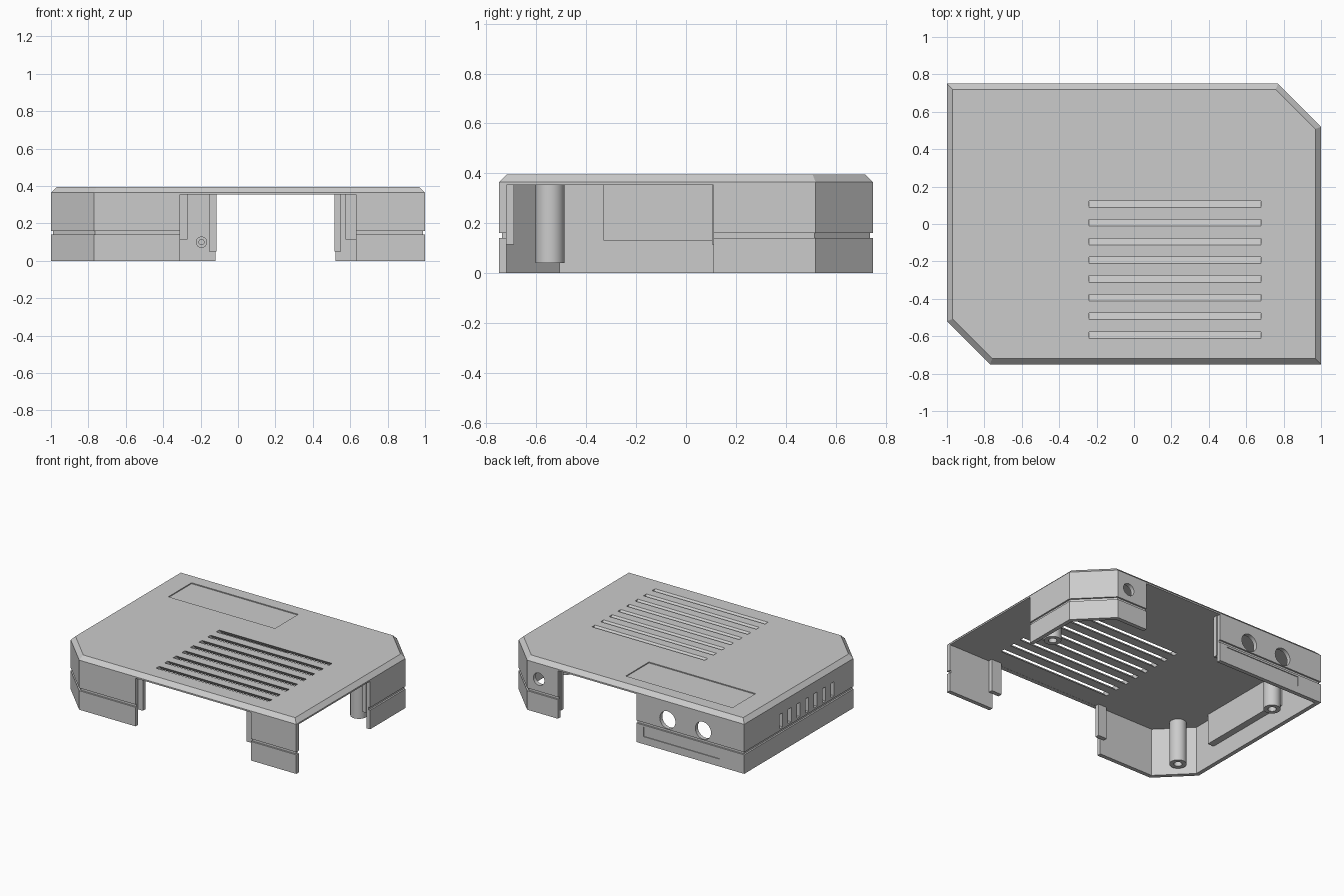
import bpy
import bmesh
import math
from mathutils import Matrix, Vector

if "Cube" in bpy.data.objects:
    bpy.data.objects.remove(bpy.data.objects["Cube"])

gray = bpy.data.materials.new("matte gray")
gray.use_nodes = True
color = (0.6, 0.6, 0.6, 1)
gray.diffuse_color = color
gray.node_tree.nodes["Principled BSDF"].inputs["Base Color"].default_value = color


def make_object(name, bm):
    bmesh.ops.recalc_face_normals(bm, faces=bm.faces)
    mesh = bpy.data.meshes.new(name)
    bm.to_mesh(mesh)
    bm.free()
    mesh.materials.append(gray)
    obj = bpy.data.objects.new(name, mesh)
    bpy.context.collection.objects.link(obj)
    return obj


def stack(name, rings):
    """Solid made by joining rings of points, capped at both ends."""
    bm = bmesh.new()
    loops = [[bm.verts.new(p) for p in ring] for ring in rings]
    n = len(loops[0])
    for low, high in zip(loops, loops[1:]):
        for i in range(n):
            j = (i + 1) % n
            bm.faces.new((low[i], low[j], high[j], high[i]))
    bm.faces.new(loops[0])
    bm.faces.new(loops[-1])
    return make_object(name, bm)


def outline(inset, z):
    """Rectangle with two opposite cut corners, moved inward."""
    a, b, c = 1 - inset, 0.75 - inset, 1.52 - inset * math.sqrt(2)
    return [(-a, a - c, z), (b - c, -b, z), (a, -b, z),
            (a, c - a, z), (c - b, b, z), (-a, b, z)]


def add_box(bm, x, y, z, slant=0):
    """Box from ranges; slant pushes the lower edge towards +y."""
    lo, hi = Vector((x[0], y[0], z[0])), Vector((x[1], y[1], z[1]))
    size = Matrix.Diagonal((*(hi - lo), 1))
    verts = bmesh.ops.create_cube(
        bm, size=1, matrix=Matrix.Translation((lo + hi) / 2) @ size)["verts"]
    for v in verts:
        v.co.y += slant * (0.395 - v.co.z)


def add_hole(bm, x, z, radius):
    place = Matrix.Translation((x, 0.74, z)) @ Matrix.Rotation(math.pi / 2, 4, "X")
    bmesh.ops.create_cone(bm, cap_ends=True, segments=40, radius1=radius,
                          radius2=radius, depth=0.12, matrix=place)


def box(name, x, y, z):
    bm = bmesh.new()
    add_box(bm, x, y, z)
    return make_object(name, bm)


def tube(name, radius, bore, length, bore_depth):
    """Post hanging down from its origin with a blind hole in its end."""
    def circle(r, z):
        return [(r * math.cos(i * math.tau / 32), r * math.sin(i * math.tau / 32), z)
                for i in range(32)]
    obj = stack(name, [circle(radius, 0), circle(radius, -length),
                       circle(bore, -length), circle(bore, bore_depth - length)])
    bpy.context.view_layer.objects.active = obj
    obj.select_set(True)
    bpy.ops.object.shade_smooth_by_angle(angle=math.radians(35))
    obj.select_set(False)
    return obj


# Hollow cover with bevelled top rim and a groove around the walls
cover = stack("cover", [outline(d, z) for d, z in (
    (0.03, 0.355), (0.03, 0), (0, 0), (0, 0.14), (0.012, 0.14),
    (0.012, 0.16), (0, 0.16), (0, 0.365), (0.03, 0.395))])

# Openings in the front, back and side walls
cut = bmesh.new()
opening = (-0.1, 0.354)
add_box(cut, (-0.31, 0.63), (-0.8, -0.71), opening)
add_box(cut, (-0.12, 0.52), (0.71, 0.8), opening)
add_box(cut, (0.96, 1.1), (-0.72, 0.11), opening)

# Slanted top slots, side vents, recessed label areas, round ports
for i in range(8):
    y = 0.106 - i * 0.1
    add_box(cut, (-0.24, 0.68), (y - 0.0175, y + 0.0175), (0.33, 0.41), slant=1)
for i in range(7):
    y = 0.32 - i * 0.1
    add_box(cut, (-1.05, -0.96), (y - 0.018, y + 0.018), (0.175, 0.28))
add_box(cut, (-0.82, 0.05), (0.36, 0.63), (0.388, 0.45))
add_box(cut, (-0.8, -0.18), (0.744, 0.8), (0.055, 0.125))
for x, z, radius in ((-0.375, 0.23, 0.064), (-0.665, 0.23, 0.064), (0.675, 0.25, 0.045)):
    add_hole(cut, x, z, radius)
cutter = make_object("cutter", cut)
cutter.hide_render = True

boolean = cover.modifiers.new("openings", "BOOLEAN")
boolean.operation = "DIFFERENCE"
boolean.solver = "EXACT"
boolean.object = cutter
graph = bpy.context.evaluated_depsgraph_get()
result = bpy.data.meshes.new_from_object(cover.evaluated_get(graph))
cover.modifiers.clear()
cover.data = result
bpy.data.objects.remove(cutter)

# Baffle behind the side vents
box("vent_baffle", (-0.972, -0.92), (-0.33, 0.38), (0.13, 0.357))

# Locating lips beside the wall openings
for name, x, y, bottom in (
        ("front_lip_a", (-0.34, -0.27), (-0.722, -0.69), 0.115),
        ("front_lip_b", (0.575, 0.66), (-0.722, -0.69), 0.115),
        ("back_lip_a", (-0.155, -0.115), (0.69, 0.722), 0.05),
        ("back_lip_b", (0.515, 0.55), (0.69, 0.722), 0.05),
        ("side_lip", (0.94, 0.972), (0.105, 0.145), 0.115)):
    box(name, x, y, (bottom, 0.357))

# Screw posts under the top and a small boss on the back wall
for name, x, y in (("front_post", -0.84, -0.545), ("back_post", -0.85, 0.42),
                   ("side_post", 0.86, 0.18)):
    tube(name, 0.058, 0.028, 0.317, 0.15).location = (x, y, 0.357)
boss = tube("wall_boss", 0.03, 0.014, 0.05, 0.04)
boss.location = (-0.195, 0.722, 0.1)
boss.rotation_euler.x = -math.pi / 2
